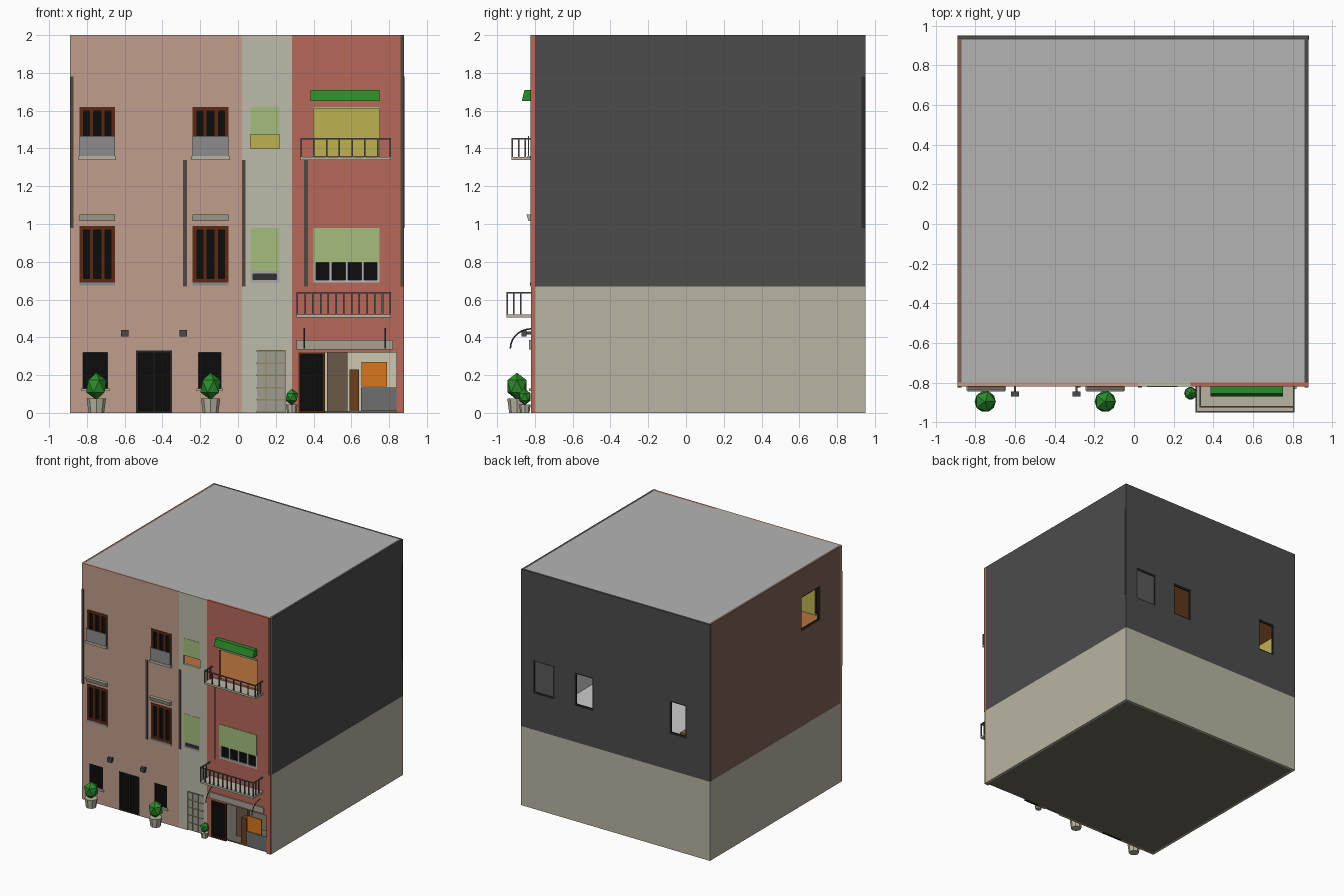
import bpy, bmesh, math
from mathutils import Matrix, Vector

if "Cube" in bpy.data.objects:
    bpy.data.objects.remove(bpy.data.objects["Cube"])

X0, X1, Y0, Y1 = -0.89, 0.88, -0.82, 0.95
T = 0.02
LEVELS = [0.0, 0.67, 1.34, 2.0]
mats = {}


def mat(hexcol):
    if hexcol not in mats:
        m = bpy.data.materials.new("colour_" + hexcol)
        c = [int(hexcol[i:i + 2], 16) / 255 for i in (0, 2, 4)]
        m.diffuse_color = [v / 12.92 if v < 0.04 else ((v + 0.055) / 1.055) ** 2.4 for v in c] + [1]
        m.use_nodes = True
        m.node_tree.nodes["Principled BSDF"].inputs["Base Color"].default_value = m.diffuse_color
        mats[hexcol] = m
    return mats[hexcol]


SALMON, CREAM, RED, DARK, STONE = "C09E8C", "BEBBAA", "B8685A", "4C4C4C", "B9B5A3"
BLACK, WOOD, GREY, GREEN, LIME, YELLOW = "0C0C0C", "5C2A16", "8C8C8C", "2C8C2C", "A4BE7E", "BDB252"


def finish(name, bm, *cols):
    me = bpy.data.meshes.new(name)
    bm.to_mesh(me)
    bm.free()
    for c in cols:
        me.materials.append(mat(c))
    ob = bpy.data.objects.new(name, me)
    bpy.context.collection.objects.link(ob)
    return ob


def boxes(name, items, col):
    bm = bmesh.new()
    for x0, x1, y0, y1, z0, z1 in items:
        m = Matrix.Translation(((x0 + x1) / 2, (y0 + y1) / 2, (z0 + z1) / 2)) @ \
            Matrix.Diagonal((x1 - x0, y1 - y0, z1 - z0, 1))
        bmesh.ops.create_cube(bm, size=1, matrix=m)
    return finish(name, bm, col)


def wall(name, axis, c, u0, u1, z0, z1, holes, outer, inner, flip=False):
    """Panel with rectangular holes (u0, u1, z0, z1), thickened inwards."""
    us = sorted({u0, u1, *[h[0] for h in holes], *[h[1] for h in holes]})
    zs = sorted({z0, z1, *[h[2] for h in holes], *[h[3] for h in holes]})
    bm, verts = bmesh.new(), {}

    def v(u, z):
        if (u, z) not in verts:
            verts[u, z] = bm.verts.new((u, c, z) if axis == "x" else (c, u, z))
        return verts[u, z]
    for a, b in zip(us, us[1:]):
        for d, e in zip(zs, zs[1:]):
            mu, mz = (a + b) / 2, (d + e) / 2
            if any(h[0] < mu < h[1] and h[2] < mz < h[3] for h in holes):
                continue
            q = [v(a, d), v(b, d), v(b, e), v(a, e)]
            bm.faces.new(q[::-1] if flip else q)
    s = finish(name, bm, outer, inner).modifiers.new("thickness", "SOLIDIFY")
    s.thickness, s.offset, s.material_offset = T, -1, 1


def frame(name, axis, c, u0, u1, z0, z1, col, w=0.02, posts=(), d=0.012):
    """Rectangular frame in a wall plane, with optional upright posts."""
    parts = [(u0, u0 + w, z0, z1), (u1 - w, u1, z0, z1), (u0 + w, u1 - w, z0, z0 + w),
             (u0 + w, u1 - w, z1 - w, z1)]
    parts += [(p - w / 2, p + w / 2, z0 + w, z1 - w) for p in posts]
    boxes(name, [(a, b, c, c + d, e, f) if axis == "x" else (c, c + d, a, b, e, f)
                 for a, b, e, f in parts], col)


# Openings per storey
WIN_X = [(-0.84, -0.65), (-0.24, -0.05)]
front_holes = [
    [[(-0.82, -0.69, 0.13, 0.32), (-0.54, -0.35, 0.0, 0.33), (-0.21, -0.09, 0.13, 0.32)],
     [(0.10, 0.25, 0.0, 0.33)], [(0.32, 0.84, 0.0, 0.32)]],
    [[(a, b, 0.69, 0.99) for a, b in WIN_X], [(0.065, 0.22, 0.69, 0.98)], [(0.40, 0.75, 0.69, 0.98)]],
    [[(a, b, 1.36, 1.62) for a, b in WIN_X], [(0.065, 0.22, 1.40, 1.62)], [(0.40, 0.75, 1.36, 1.62)]]]
back_wins = [(0.57, 0.77, 0.98, 1.26), (0.20, 0.38, 0.98, 1.26), (-0.67, -0.51, 0.98, 1.26)]
left_win = (-0.52, -0.27, 1.48, 1.77)
zones = [("left", X0, 0.02, SALMON), ("middle", 0.02, 0.285, CREAM), ("right", 0.285, X1, RED)]

# Storey walls and floors
for i, inner in enumerate(["CFC8B0", "C8C8C4", YELLOW]):
    z0, z1 = LEVELS[i], LEVELS[i + 1]
    for (zone, a, b, col), holes in zip(zones, front_holes[i]):
        wall(f"front_wall_{zone}_{i}", "x", Y0, a, b, z0, z1, holes, col, inner)
    side = DARK if i else STONE
    wall(f"back_wall_{i}", "x", Y1, X0, X1, z0, z1, back_wins if i == 1 else [], side, inner, True)
    wall(f"right_wall_{i}", "y", X1, Y0 + T, Y1 - T, z0, z1, [], side, inner)
    wall(f"left_wall_{i}", "y", X0, Y0 + T, Y1 - T, z0, z1, [left_win] if i == 2 else [],
         "7E6456" if i else STONE, YELLOW if i else inner, True)
inside = (X0 + T, X1 - T, Y0 + T, Y1 - T)
boxes("ground_slab", [(*inside, 0, 0.01)], "6A675C")
boxes("first_floor", [(*inside, 0.66, 0.675)], "C8C8C4")
boxes("second_floor", [(*inside, 1.335, 1.35)], "B8743C")
boxes("roof", [(*inside, 1.98, 2.0)], "B4B4B4")

# Back and left window frames
for k, w in enumerate(back_wins):
    frame(f"back_window_frame_{k}", "x", Y1 - 0.015, *w, "2A2A2A", 0.012)
boxes("back_window_pane", [(0.58, 0.76, Y1 - 0.012, Y1 - 0.008, 0.99, 1.25)], "5A5A5A")
frame("left_window_frame", "y", X0 + 0.004, *left_win, "3A2A20", 0.012)

# Timber windows with dark panes, left facade
for k, (a, b) in enumerate(WIN_X):
    mid = (a + b) / 2
    for s, (z0, z1) in enumerate([(0.69, 0.99), (1.36, 1.62)]):
        frame(f"timber_frame_{k}_{s}", "x", Y0 - 0.004, a, b, z0, z1, WOOD, 0.022, (mid - 0.03, mid + 0.03))
        boxes(f"window_pane_{k}_{s}", [(a, b, Y0 + 0.008, Y0 + 0.012, z0, z1)], BLACK)
    boxes(f"window_guard_{k}", [(a, b, Y0 - 0.016, Y0 - 0.01, 1.36, 1.465)], GREY)
    boxes(f"window_sill_{k}", [(a - 0.005, b + 0.005, Y0 - 0.02, Y0, 1.34, 1.36)], STONE)
    boxes(f"lower_window_sill_{k}", [(a, b, Y0 - 0.006, Y0, 0.675, 0.69)], GREY)
    hood = boxes(f"window_hood_{k}", [(a, b, Y0 - 0.025, Y0, 1.015, 1.05)], STONE)
    for v in hood.data.vertices:
        if v.co.y < Y0 - 0.01 and v.co.z < 1.03:
            v.co.y += 0.012

# Narrow windows with blinds, middle facade
boxes("middle_blinds", [(0.065, 0.22, Y0 - 0.002, Y0 + 0.004, 1.475, 1.62),
                        (0.065, 0.22, Y0 - 0.002, Y0 + 0.004, 0.75, 0.98)], LIME)
frame("middle_window_frame", "x", Y0, 0.065, 0.22, 0.69, 0.75, "A8A8A8", 0.015)
boxes("middle_window_pane", [(0.07, 0.215, Y0 + 0.012, Y0 + 0.015, 0.69, 0.75)], "303030")

# Wide openings and awning, right facade
boxes("right_blinds", [(0.40, 0.75, Y0 - 0.004, Y0 + 0.004, 0.80, 0.98),
                       (0.40, 0.75, Y0 - 0.004, Y0 + 0.004, 1.608, 1.62)], LIME)
frame("right_window_frame", "x", Y0, 0.40, 0.75, 0.69, 0.81, "B8B8B4", 0.014, (0.49, 0.575, 0.66))
boxes("right_window_pane", [(0.41, 0.74, Y0 + 0.012, Y0 + 0.015, 0.69, 0.80)], BLACK)
awning = boxes("awning", [(0.385, 0.75, Y0 - 0.05, Y0, 1.65, 1.71)], GREEN)
for v in awning.data.vertices:
    if v.co.y < Y0 - 0.01 and v.co.z > 1.68:
        v.co.y += 0.015


# Balconies
def balcony(name, x0, x1, yf, z0, z1, n):
    boxes(name + "_slab", [(x0, x1, yf, Y0, z0, z0 + 0.016)], STONE)
    r, bars = 0.004, []
    for k in range(n + 1):
        x = x0 + r + (x1 - x0 - 2 * r) * k / n
        bars.append((x - r, x + r, yf, yf + 2 * r, z0 + 0.016, z1 - 0.008))
    for x in (x0, x1 - 2 * r):
        bars += [(x, x + 2 * r, yf + t, yf + t + 2 * r, z0 + 0.016, z1 - 0.008) for t in (0.035, 0.07)]
        bars += [(x, x + 2 * r, yf, Y0, z1 - 0.008, z1)]
    bars.append((x0, x1, yf, yf + 2 * r, z1 - 0.008, z1))
    boxes(name + "_railing", bars, "5C5C5C")


balcony("upper_balcony", 0.33, 0.81, -0.925, 1.34, 1.455, 7)
balcony("lower_balcony", 0.31, 0.81, -0.95, 0.505, 0.64, 12)

# Ground floor doors and windows
for k, (a, b) in enumerate([(-0.82, -0.69), (-0.21, -0.09)]):
    boxes(f"shop_window_pane_{k}", [(a, b, Y0 + 0.008, Y0 + 0.012, 0.13, 0.32)], BLACK)
    boxes(f"shop_window_sill_{k}", [(a - 0.01, b + 0.01, Y0 - 0.01, Y0, 0.115, 0.13)], STONE)
boxes("entrance_door", [(-0.54, -0.35, Y0 + 0.01, Y0 + 0.015, 0, 0.33)], BLACK)
frame("entrance_door_frame", "x", Y0, -0.54, -0.35, 0.0, 0.33, "2A2420", 0.012, (-0.445,))
boxes("side_door", [(0.10, 0.25, Y0 + 0.01, Y0 + 0.015, 0, 0.33)], "8E8C6A")
boxes("side_door_slats", [(0.10 + 0.05 * c, 0.145 + 0.05 * c, Y0 + 0.005, Y0 + 0.01, 0.01 + 0.064 * r, 0.066 + 0.064 * r)
                          for c in range(3) for r in range(5)], "A09E90")
boxes("shop_door", [(0.33, 0.46, Y0 + 0.012, Y0 + 0.018, 0, 0.32)], BLACK)
frame("shop_door_frame", "x", Y0, 0.32, 0.46, 0.0, 0.32, "4A2814", 0.012)
boxes("shop_shelves", [(0.47, 0.58, Y0 + 0.12, Y0 + 0.15, 0.01, 0.32)], "6A5A48")
boxes("shop_cabinet", [(0.59, 0.64, Y0 + 0.02, Y0 + 0.08, 0.01, 0.23)], "6B3E1E")
boxes("shop_board", [(0.655, 0.79, Y0 + 0.005, Y0 + 0.012, 0.14, 0.27)], "D8761C")
boxes("shop_counter", [(0.65, 0.84, Y0 + 0.005, Y0 + 0.10, 0.01, 0.135)], "6E6E6E")
boxes("shop_fascia", [(0.31, 0.82, Y0 - 0.012, Y0, 0.335, 0.385)], "A8A294")

# Facade downpipes and corner strips
boxes("downpipes", [(x, x + 0.02, Y0 - 0.004, Y0, 0.67, 1.34) for x in (-0.29, 0.02, 0.35)]
      + [(X0, X0 + 0.02, Y0 - 0.004, Y0, 0.98, 1.78), (0.86, X1, Y0 - 0.004, Y0, 0.67, 2.0)], "54463F")
boxes("back_corner_strip", [(X1 - 0.001, X1 + 0.002, 0.93, Y1, 0.98, 1.78)], "2C2C2C")

# Planters with faceted shrubs
for k, (x, y, r) in enumerate([(-0.75, -0.895, 0.06), (-0.145, -0.895, 0.06), (0.285, -0.853, 0.036)]):
    bm = bmesh.new()
    bmesh.ops.create_cone(bm, cap_ends=True, segments=8, radius1=r * 0.68, radius2=r * 0.85,
                          depth=r * 1.25, matrix=Matrix.Translation((x, y, r * 0.625)))
    finish(f"planter_{k}", bm, STONE)
    bm = bmesh.new()
    bmesh.ops.create_icosphere(bm, subdivisions=1, radius=r,
                               matrix=Matrix.Translation((x, y, r * 2.35)) @ Matrix.Diagonal((1, 1, 1.2, 1)))
    finish(f"shrub_{k}", bm, GREEN)

# Wall spotlights
for k, x in enumerate((-0.60, -0.29)):
    boxes(f"spotlight_{k}", [(x - 0.02, x + 0.02, Y0 - 0.05, Y0 - 0.025, 0.405, 0.44),
                             (x - 0.006, x + 0.006, Y0 - 0.03, Y0, 0.415, 0.43)], "4A4A4A")

# Curved lamp arms above the shop
for k, x in enumerate((0.35, 0.78)):
    cu = bpy.data.curves.new(f"lamp_arm_{k}", "CURVE")
    cu.dimensions, cu.bevel_depth, cu.bevel_resolution = "3D", 0.004, 0
    sp = cu.splines.new("POLY")
    sp.points.add(7)
    for j, p in enumerate(sp.points):
        a = math.pi / 2 * j / 7
        p.co = (x, Y0 - 0.11 * math.sin(a), 0.34 + 0.105 * math.cos(a), 1)
    cu.materials.append(mat("4A4A4A"))
    bpy.context.collection.objects.link(bpy.data.objects.new(f"lamp_arm_{k}", cu))

# Interior stair on the first floor
boxes("inner_stair", [(-0.70 + 0.06 * s, -0.64 + 0.06 * s, 0.62, 0.82, 0.675, 1.05 - 0.055 * s)
                      for s in range(6)], "8A6A3A")
